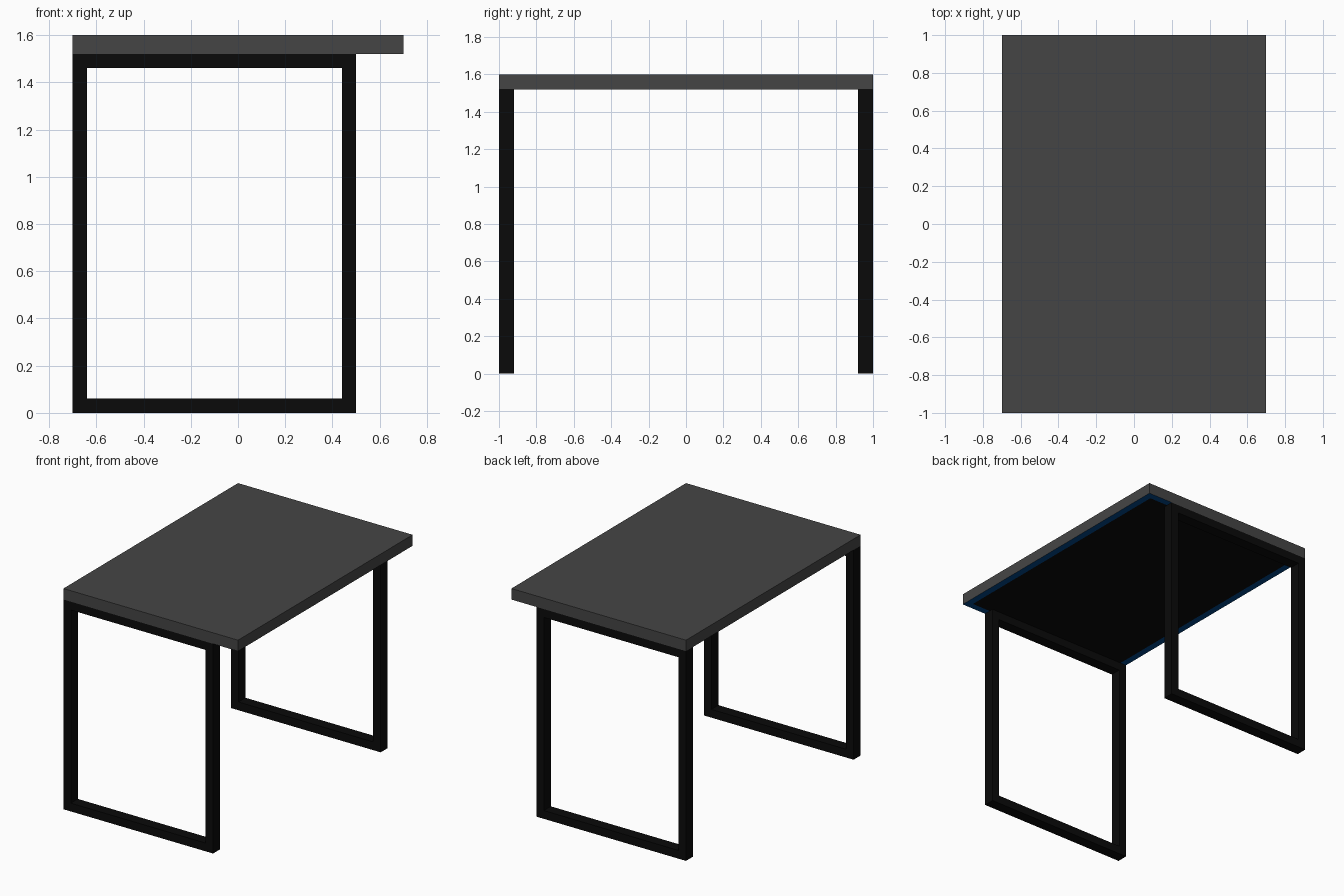
import bpy, bmesh
from mathutils import Matrix, Vector

if "Cube" in bpy.data.objects:
    bpy.data.objects.remove(bpy.data.objects["Cube"])


def material(name, color):
    m = bpy.data.materials.new(name)
    m.diffuse_color = (*color, 1)
    m.use_nodes = True
    m.node_tree.nodes["Principled BSDF"].inputs["Base Color"].default_value = m.diffuse_color
    return m


GREY = material("dark_grey", (0.06, 0.06, 0.06))
BLACK = material("black", (0.003, 0.003, 0.003))
BLUE = material("blue", (0.0, 0.06, 0.25))


def finish(bm, name, mats):
    bmesh.ops.recalc_face_normals(bm, faces=bm.faces[:])
    mesh = bpy.data.meshes.new(name)
    bm.to_mesh(mesh)
    bm.free()
    for m in mats:
        mesh.materials.append(m)
    ob = bpy.data.objects.new(name, mesh)
    bpy.context.collection.objects.link(ob)
    return ob


# Tabletop slab: blue border and black panel on the underside
bm = bmesh.new()
bmesh.ops.create_cube(bm, size=1, matrix=Matrix.Translation((0, 0, 1.56)) @ Matrix.Diagonal((1.4, 2, 0.08, 1)))
bm.normal_update()
bottom = min(bm.faces, key=lambda f: f.calc_center_median().z)
rim = bmesh.ops.inset_region(bm, faces=[bottom], thickness=0.07)["faces"]
for f in rim:
    f.material_index = 1
bottom.material_index = 2
finish(bm, "tabletop", [GREY, BLUE, BLACK])


# Rectangular leg frames: nested loops bridged in a ring, extruded in depth
def leg_frame(name, y0, y1):
    bm = bmesh.new()
    x0, x1, z0, z1, t = -0.7, 0.5, 0.0, 1.52, 0.06

    def loop(i):
        return [bm.verts.new((x, y0, z)) for x, z in
                ((x0 + i, z0 + i), (x1 - i, z0 + i), (x1 - i, z1 - i), (x0 + i, z1 - i))]

    outer, inner = loop(0), loop(t)
    faces = [bm.faces.new((outer[k], outer[(k + 1) % 4], inner[(k + 1) % 4], inner[k])) for k in range(4)]
    ext = bmesh.ops.extrude_face_region(bm, geom=faces, use_keep_orig=True)
    verts = [g for g in ext["geom"] if isinstance(g, bmesh.types.BMVert)]
    bmesh.ops.translate(bm, verts=verts, vec=Vector((0, y1 - y0, 0)))
    finish(bm, name, [BLACK])


leg_frame("front_leg_frame", -1.0, -0.92)
leg_frame("back_leg_frame", 0.92, 1.0)
